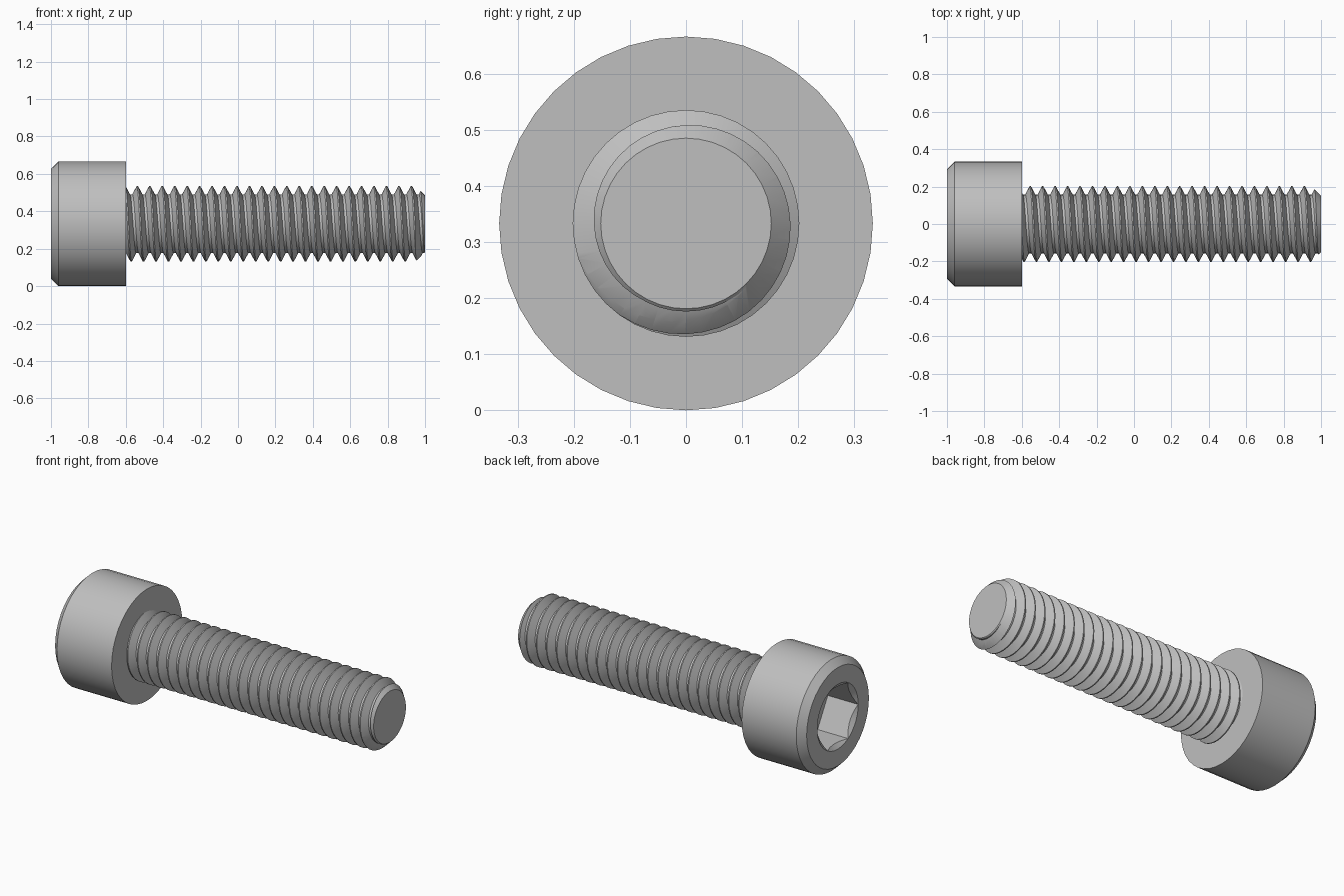
import bpy, bmesh, math

if "Cube" in bpy.data.objects:
    bpy.data.objects.remove(bpy.data.objects["Cube"], do_unlink=True)

HEAD_R = 0.333       # also the height of the axis above the ground
PITCH = 0.0666
CREST, ROOT = 0.202, 0.157
SEGS = 40

steel = bpy.data.materials.new("grey steel")
steel.use_nodes = True
grey = (0.52, 0.52, 0.52, 1)
steel.diffuse_color = grey
bsdf = next(n for n in steel.node_tree.nodes if n.type == "BSDF_PRINCIPLED")
bsdf.inputs["Base Color"].default_value = grey


def on_axis(x, r, angle):
    return (x, r * math.cos(angle), HEAD_R + r * math.sin(angle))


def finish(name, bm):
    bmesh.ops.recalc_face_normals(bm, faces=bm.faces)
    mesh = bpy.data.meshes.new(name)
    bm.to_mesh(mesh)
    bm.free()
    mesh.materials.append(steel)
    obj = bpy.data.objects.new(name, mesh)
    bpy.context.collection.objects.link(obj)
    return obj


def lathe(name, profile, segs=SEGS):
    """Closed solid turned around the screw axis from (x, radius) points."""
    bm = bmesh.new()
    rings = [[bm.verts.new(on_axis(x, r, math.tau * j / segs)) for j in range(segs)]
             for x, r in profile]
    for a, b in zip(rings, rings[1:]):
        for j in range(segs):
            k = (j + 1) % segs
            bm.faces.new((a[j], a[k], b[k], b[j]))
    bm.faces.new(rings[0])
    bm.faces.new(rings[-1])
    return finish(name, bm)


def helical_thread(name, start, turns):
    """Right-hand thread: columns around the axis, rows along the tooth profile."""
    tooth = [(-0.05, CREST), (0.05, CREST), (0.4, ROOT), (0.6, ROOT)]
    n = len(tooth)
    rows = [(start + PITCH * (t + f), r) for t in range(turns) for f, r in tooth]
    bm = bmesh.new()
    grid = [[bm.verts.new(on_axis(x + PITCH * j / SEGS, r,
                                  math.pi / 2 + math.tau * j / SEGS))
             for j in range(SEGS)] for x, r in rows]
    for i in range(len(rows) - 1):
        for j in range(SEGS):
            # the last column joins the first one a full turn further on
            k, s = (j + 1, 0) if j + 1 < SEGS else (0, n)
            if i + s + 1 < len(rows):
                bm.faces.new((grid[i][j], grid[i + 1][j],
                              grid[i + s + 1][k], grid[i + s][k]))
    # close both open ends with a fan to the axis
    middle = start + PITCH * turns / 2
    poles = [bm.verts.new(on_axis(x, 0, 0))
             for x in (start + PITCH / 2, start + PITCH * (turns - 0.5))]
    for e in [e for e in bm.edges if e.is_boundary]:
        a, b = e.verts
        bm.faces.new((a, b, poles[int(a.co.x > middle)]))
    return finish(name, bm)


def cut(obj, tool, operation):
    mod = obj.modifiers.new(operation.lower(), "BOOLEAN")
    mod.operation = operation
    mod.solver = "EXACT"
    mod.object = tool
    bpy.context.view_layer.objects.active = obj
    bpy.ops.object.modifier_apply(modifier=mod.name)
    bpy.data.objects.remove(tool, do_unlink=True)


def smooth(obj):
    bpy.ops.object.select_all(action="DESELECT")
    obj.select_set(True)
    bpy.context.view_layer.objects.active = obj
    bpy.ops.object.shade_smooth_by_angle(angle=math.radians(25))


# Cylindrical head with chamfered rim, hexagonal socket and socket countersink
head = lathe("head", [(-1, 0.293), (-0.96, HEAD_R), (-0.6, HEAD_R)])
cut(head, lathe("socket_cutter", [(-1.1, 0.192), (-0.8, 0.192)], 6), "DIFFERENCE")
cut(head, lathe("countersink_cutter", [(-1.02, 0.219), (-0.96, 0.141)]), "DIFFERENCE")
smooth(head)

# Threaded shank, trimmed to length with a chamfered tip
shank = helical_thread("threaded_shank", -0.538 - 3 * PITCH, 30)
cut(shank, lathe("shank_trim", [(-0.62, 0.25), (0.902, 0.25), (1, 0.152)]), "INTERSECT")
smooth(shank)
